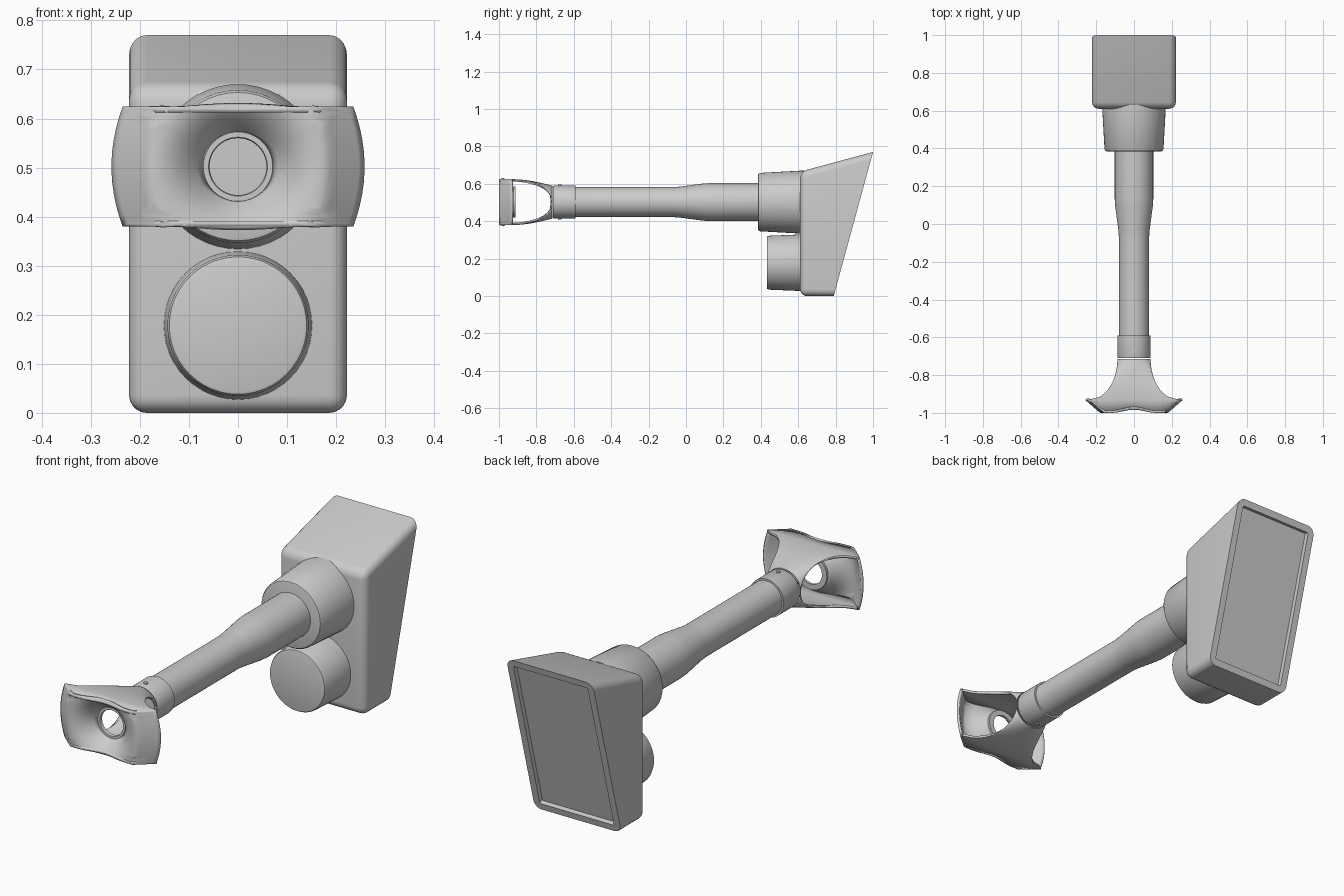
import bpy, bmesh, math
from mathutils import Vector

if "Cube" in bpy.data.objects:
    bpy.data.objects.remove(bpy.data.objects["Cube"])

AXIS_Z = 0.502          # height of the tube axis
mat = bpy.data.materials.new("light grey")
mat.diffuse_color = (0.6, 0.6, 0.6, 1)
mat.use_nodes = True
mat.node_tree.nodes["Principled BSDF"].inputs["Base Color"].default_value = mat.diffuse_color


def finish(name, bm, angle=35, wall=0):
    """Turn a bmesh into a smooth-by-angle grey object."""
    bmesh.ops.recalc_face_normals(bm, faces=bm.faces)
    me = bpy.data.meshes.new(name)
    bm.to_mesh(me)
    bm.free()
    me.materials.append(mat)
    ob = bpy.data.objects.new(name, me)
    bpy.context.collection.objects.link(ob)
    if wall:
        mod = ob.modifiers.new("wall", 'SOLIDIFY')
        mod.thickness = wall
        mod.offset = -1
    bpy.ops.object.select_all(action='DESELECT')
    ob.select_set(True)
    bpy.context.view_layer.objects.active = ob
    bpy.ops.object.shade_smooth_by_angle(angle=math.radians(angle))
    return ob


def lathe(name, profile, zc, closed=False, n=48):
    """Revolve (y, radius) points around a y-directed axis at height zc."""
    bm = bmesh.new()
    rings = []
    for y, r in profile:
        rings.append([bm.verts.new((r * math.cos(2 * math.pi * i / n), y,
                                    zc + r * math.sin(2 * math.pi * i / n))) for i in range(n)])
    pairs = list(zip(rings, rings[1:]))
    if closed:
        pairs.append((rings[-1], rings[0]))
    else:
        bm.faces.new(rings[0])
        bm.faces.new(rings[-1])
    for a, b in pairs:
        for i in range(n):
            j = (i + 1) % n
            bm.faces.new((a[i], a[j], b[j], b[i]))
    return finish(name, bm)


# --- display housing: wedge with rounded edges and a recessed rear screen ---
bm = bmesh.new()
side = [(0.61, 0.0), (0.79, 0.0), (1.0, 0.77), (0.61, 0.665)]
left, right = [[bm.verts.new((x, y, z)) for y, z in side] for x in (-0.222, 0.222)]
bm.faces.new(left)
bm.faces.new(right)
for i in range(4):
    j = (i + 1) % 4
    bm.faces.new((left[i], left[j], right[j], right[i]))
bmesh.ops.recalc_face_normals(bm, faces=bm.faces)
rear_ends = {left[1], left[2], right[1], right[2]}
edges = [e for e in bm.edges if not set(e.verts) <= rear_ends]
bmesh.ops.bevel(bm, geom=edges, offset=0.036, segments=5, profile=0.5, affect='EDGES')
rear = max(bm.faces, key=lambda f: f.calc_area() * (f.normal.y > 0.9))
bmesh.ops.inset_individual(bm, faces=[rear], thickness=0.032)
bmesh.ops.inset_individual(bm, faces=[rear], thickness=0.001, depth=-0.02)
finish("display_housing", bm)

# --- round parts on the housing and the tube ---
lathe("tube_socket", [(0.385, 0.145), (0.387, 0.151), (0.395, 0.156), (0.61, 0.168), (0.63, 0.168)], AXIS_Z)
lathe("battery_knob", [(0.432, 0.134), (0.434, 0.14), (0.442, 0.144), (0.61, 0.151), (0.63, 0.151)], 0.178)
lathe("main_tube", [(-0.60, 0.08), (-0.07, 0.08), (-0.03, 0.083), (0.09, 0.099),
                    (0.13, 0.102), (0.40, 0.102)], AXIS_Z)
lathe("front_sleeve", [(-0.71, 0.086), (-0.705, 0.088), (-0.59, 0.088)], AXIS_Z)

# --- small screws above and below the sleeve ---
bm = bmesh.new()
bmesh.ops.create_cone(bm, cap_ends=True, segments=16, radius1=0.009, radius2=0.009, depth=0.186)
bmesh.ops.translate(bm, verts=bm.verts, vec=(0, -0.675, AXIS_Z))
finish("sleeve_screws", bm)

# --- grip: flared front pad with a dished hole, joined to the sleeve by two arms ---
HALF_H, HALF_W, HOLE = 0.1225, 0.235, 0.07


def pad_y(x, z):
    """Front surface of the pad: flat middle, swept-back ends, round dish."""
    crest = 0.18 - 0.02 * (z / HALF_H) ** 2
    sweep = max(0, abs(x) - crest) * 0.068 / 0.078
    r = math.hypot(x, z)
    dish = 0.075 * max(0, 1 - (r - HOLE) / 0.1) ** 2
    return -1.0 + sweep + dish


def pad_reach(a):
    """Distance from the hole centre to the pad outline in direction a."""
    c, s = abs(math.cos(a)), abs(math.sin(a))
    r = HALF_H / s
    for _ in range(30):
        z = min(r * s, HALF_H)
        edge = HALF_W + 0.023 * (1 - (z / HALF_H) ** 2)
        r = min(HALF_H / s, edge / c)
    return r


bm = bmesh.new()
N, R = 72, 16
grid = []
for i in range(N):
    a = math.radians(2.5 + 5 * i)
    reach = pad_reach(a)
    row = []
    for k in range(R + 1):
        r = HOLE + (reach - HOLE) * k / R
        x, z = r * math.cos(a), r * math.sin(a)
        row.append(bm.verts.new((x, pad_y(x, z), AXIS_Z + z)))
    grid.append(row)
for i in range(N):
    p, q = grid[i], grid[(i + 1) % N]
    for k in range(R):
        bm.faces.new((p[k], p[k + 1], q[k + 1], q[k]))
pad = finish("grip_pad", bm, 50)
# thicken towards the back, away from the front face
if pad.data.polygons[0].normal.y > 0:
    pad.data.flip_normals()
mod = pad.modifiers.new("wall", 'SOLIDIFY')
mod.thickness, mod.offset = 0.012, -1

lathe("grip_hole_ring", [(-0.926, 0.06), (-0.926, 0.074), (-0.926, 0.083),
                         (-0.912, 0.083), (-0.912, 0.058), (-0.922, 0.058)], AXIS_Z, closed=True)

T, S = 20, 24
for name, sign in (("grip_arm_upper", 1), ("grip_arm_lower", -1)):
    bm = bmesh.new()
    rows = []
    for t in range(T + 2):
        ang = min(t, T) / T * math.pi / 2
        u = 1 - math.cos(ang)
        y = -0.715 - 0.215 * u
        w = 0.088 + (HALF_W - 0.088) * (1 - math.sqrt(max(0, 1 - u * u)))
        edge = HALF_H * math.sin(ang)
        crown = 0.088 + (HALF_H - 0.088) * math.sin(u * math.pi / 2)
        crown = max(crown, edge)
        row = []
        for k in range(S + 1):
            s = (2 * k / S - 1) * math.pi / 2
            x = w * math.sin(s)
            z = edge + (crown - edge) * math.cos(s)
            yy = pad_y(x, HALF_H) if t > T else y
            row.append(bm.verts.new((x, yy, AXIS_Z + sign * z)))
        rows.append(row)
    for p, q in zip(rows, rows[1:]):
        for k in range(S):
            bm.faces.new((p[k], p[k + 1], q[k + 1], q[k]))
    arm = finish(name, bm, 50)
    # outside faces point away from the axis, wall grows inwards
    mid = arm.data.polygons[(T - 3) * S + S // 2]
    if mid.normal.z * sign < 0:
        arm.data.flip_normals()
    mod = arm.modifiers.new("wall", 'SOLIDIFY')
    mod.thickness, mod.offset = 0.012, -1
